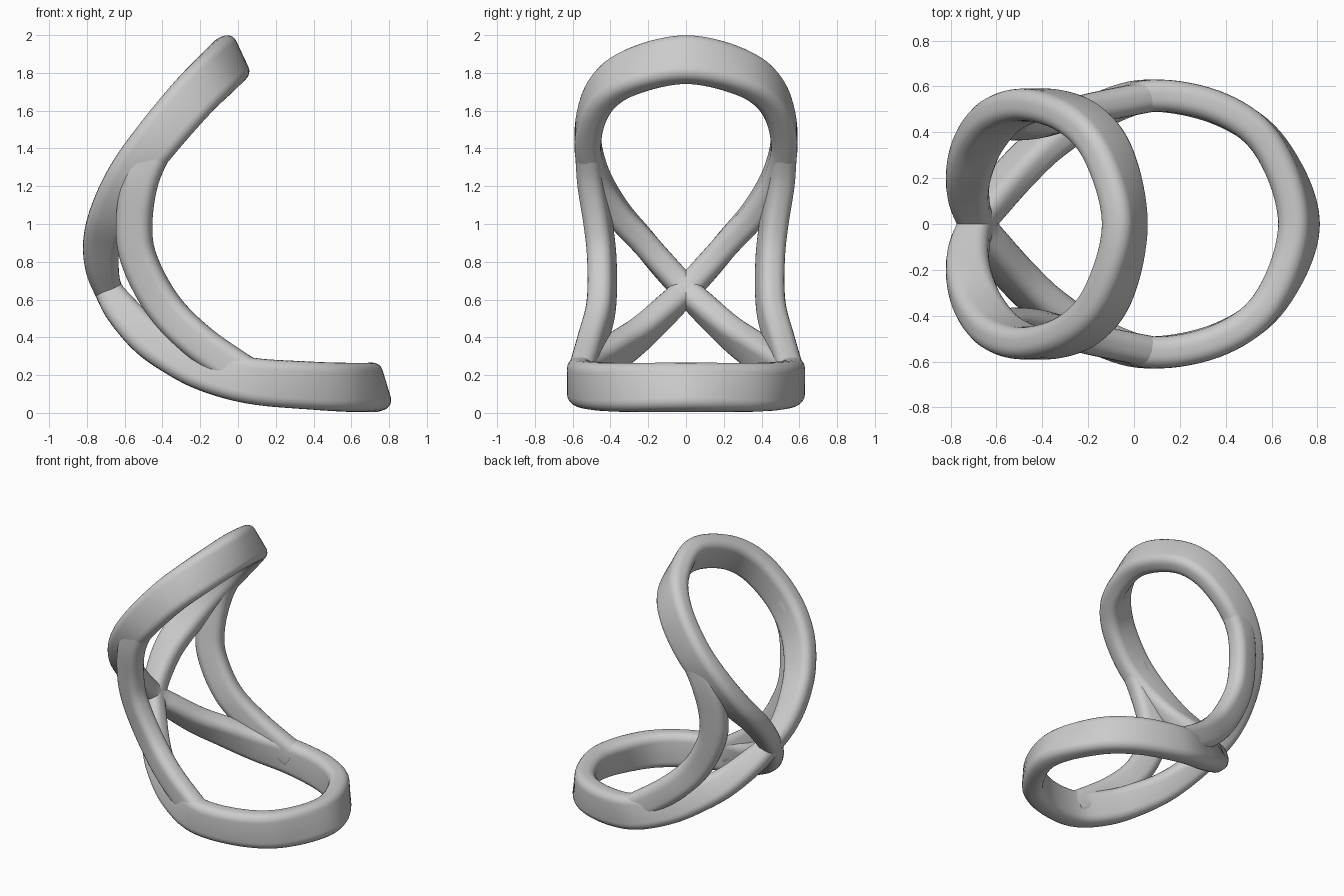
import bpy
import bmesh
from math import cos, sin, pi, radians
from mathutils import Vector

cube = bpy.data.objects.get("Cube")
if cube:
    bpy.data.objects.remove(cube, do_unlink=True)

grey = bpy.data.materials.new("soft grey")
grey.use_nodes = True
GREY = (0.6, 0.6, 0.6, 1)
grey.diffuse_color = GREY
grey.node_tree.nodes["Principled BSDF"].inputs["Base Color"].default_value = GREY


def spline(a, b, c, d, t):
    """Catmull-Rom blend between b and c."""
    return 0.5 * (2 * b + (c - a) * t + (2 * a - 5 * b + 4 * c - d) * t * t
                  + (3 * b - a - 3 * c + d) * t ** 3)


def refine(points, closed, steps=8):
    n = len(points)
    pick = lambda i: points[i % n] if closed else points[max(0, min(n - 1, i))]
    out = [spline(*(pick(i + k) for k in (-1, 0, 1, 2)), s / steps)
           for i in range(n if closed else n - 1) for s in range(steps)]
    return out if closed else out + points[-1:]


def section(width, depth, radius=0.055, steps=5):
    """Rounded rectangle, width across the band and depth through it."""
    corners = []
    for q, (sx, sy) in enumerate(((1, 1), (-1, 1), (-1, -1), (1, -1))):
        for k in range(steps + 1):
            a = (q + k / steps) * pi / 2
            corners.append((sx * (width / 2 - radius) + radius * cos(a),
                            sy * (depth / 2 - radius) + radius * sin(a)))
    return corners


def sweep(name, path, depth_axes, depths, width, closed):
    """Sweep the rounded band along a path with a guided depth axis."""
    path = refine(path, closed)
    depth_axes = refine(depth_axes, closed)
    depths = refine(depths, closed)
    bm = bmesh.new()
    n, rings = len(path), []
    for i, p in enumerate(path):
        if closed:
            tangent = path[(i + 1) % n] - path[i - 1]
        else:
            tangent = path[min(i + 1, n - 1)] - path[max(i - 1, 0)]
        tangent.normalize()
        axis = depth_axes[i] - tangent * tangent.dot(depth_axes[i])
        axis.normalize()
        side = axis.cross(tangent)
        rings.append([bm.verts.new(p + side * u + axis * v)
                      for u, v in section(width, depths[i])])
    m = len(rings[0])
    for i in range(n if closed else n - 1):
        a, b = rings[i], rings[(i + 1) % n]
        for j in range(m):
            k = (j + 1) % m
            bm.faces.new((a[j], a[k], b[k], b[j]))
    if not closed:
        bm.faces.new(rings[0])
        bm.faces.new(rings[-1])
    bmesh.ops.recalc_face_normals(bm, faces=bm.faces[:])
    mesh = bpy.data.meshes.new(name)
    bm.to_mesh(mesh)
    bm.free()
    mesh.materials.append(grey)
    obj = bpy.data.objects.new(name, mesh)
    bpy.context.collection.objects.link(obj)
    bpy.ops.object.select_all(action="DESELECT")
    obj.select_set(True)
    bpy.context.view_layer.objects.active = obj
    bpy.ops.object.shade_smooth_by_angle(angle=radians(40))


def tilt(degrees):
    return Vector((cos(radians(degrees)), 0, sin(radians(degrees))))


def same(v):
    return v


def mirror(p):
    return Vector((p.x, -p.y, p.z))


# Half outlines of the two loops, each from its tip to the crossing
upper = [Vector(p) for p in (
    (-0.04, 0, 1.87), (-0.11, 0.3, 1.8), (-0.24, 0.46, 1.67), (-0.42, 0.52, 1.46),
    (-0.57, 0.48, 1.26), (-0.67, 0.37, 1.07), (-0.72, 0.23, 0.91), (-0.72, 0.11, 0.77))]
lower = [Vector(p) for p in (
    (0.72, 0, 0.135), (0.6, 0.33, 0.135), (0.38, 0.5, 0.145), (0.07, 0.56, 0.17),
    (-0.18, 0.48, 0.235), (-0.37, 0.36, 0.33), (-0.5, 0.24, 0.42), (-0.62, 0.1, 0.55))]
crossing = Vector((-0.685, 0, 0.65))


def guide(tip_angle, count):
    """Depth axes and depths from a loop tip towards the crossing."""
    blend = [i / count for i in range(count)]
    return ([tilt(tip_angle + (18 - tip_angle) * t) for t in blend],
            [0.26 - 0.11 * t * t for t in blend])


def weave(up, low, mid, flip=same):
    """Upper loop, crossing, lower loop, crossing, back to the top."""
    return (up + [mid] + [flip(v) for v in low[:0:-1]] + low
            + [mid] + [flip(v) for v in up[:0:-1]])


# Figure-eight band
up_axes, up_depth = guide(-65, len(upper))
low_axes, low_depth = guide(107, len(lower))
sweep("figure_eight_band", weave(upper, lower, crossing, mirror),
      weave(up_axes, low_axes, tilt(18)),
      weave(up_depth, low_depth, 0.15), 0.14, True)

# Side struts joining the upper loop to the lower loop
strut = [Vector(p) for p in (
    (-0.4, 0.52, 1.48), (-0.51, 0.505, 1.25), (-0.55, 0.465, 1.0), (-0.52, 0.445, 0.8),
    (-0.39, 0.45, 0.56), (-0.2, 0.5, 0.37), (0.06, 0.555, 0.19))]
strut_axes = [tilt(-45 + 125 * i / 6) + Vector((0, 0.3 * sin(pi * i / 6), 0)) for i in range(7)]
for name, flip in (("back_strut", same), ("front_strut", mirror)):
    sweep(name, [flip(p) for p in strut], [flip(a) for a in strut_axes],
          [0.19] * 7, 0.135, False)
